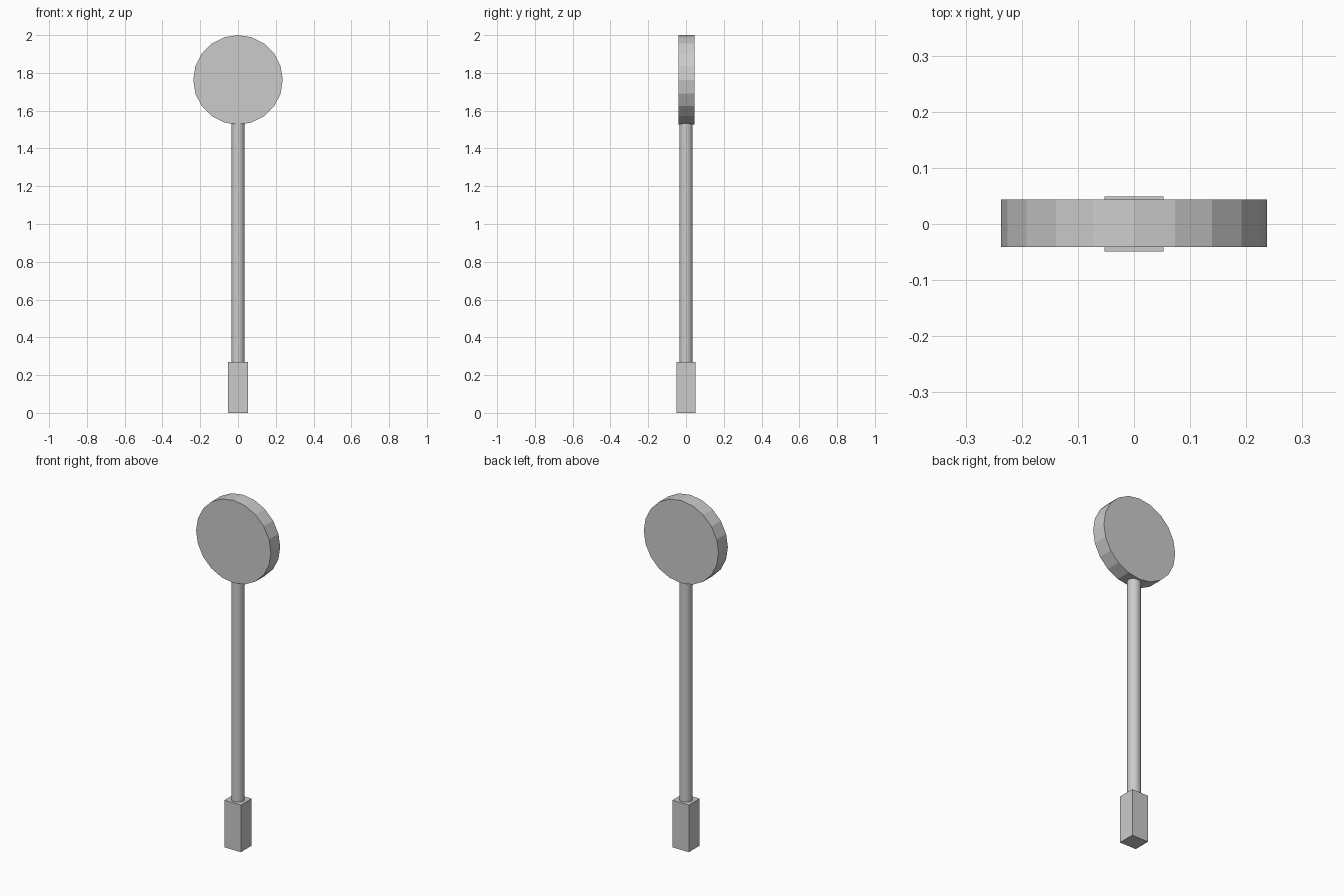
import bpy
from math import pi

if "Cube" in bpy.data.objects:
    bpy.data.objects.remove(bpy.data.objects["Cube"])


def cylinder(name, radius, depth, location, sides=20, rotation=(0, 0, 0)):
    bpy.ops.mesh.primitive_cylinder_add(vertices=sides, radius=radius, depth=depth,
                                        location=location, rotation=rotation)
    bpy.context.object.name = name


# Square base block
bpy.ops.mesh.primitive_cube_add(size=1, location=(0, 0, 0.135))
base = bpy.context.object
base.name = "base_block"
base.scale = (0.105, 0.098, 0.27)

# Slender pole, seated just inside the disc's rim
bottom, top = 0.27, 1.535
cylinder("pole", 0.035, top - bottom, (0, 0, (bottom + top) / 2))

# Upright round disc facing front and back
cylinder("round_disc", 0.237, 0.085, (0, 0.0015, 1.763), rotation=(pi / 2, 0, 0))
